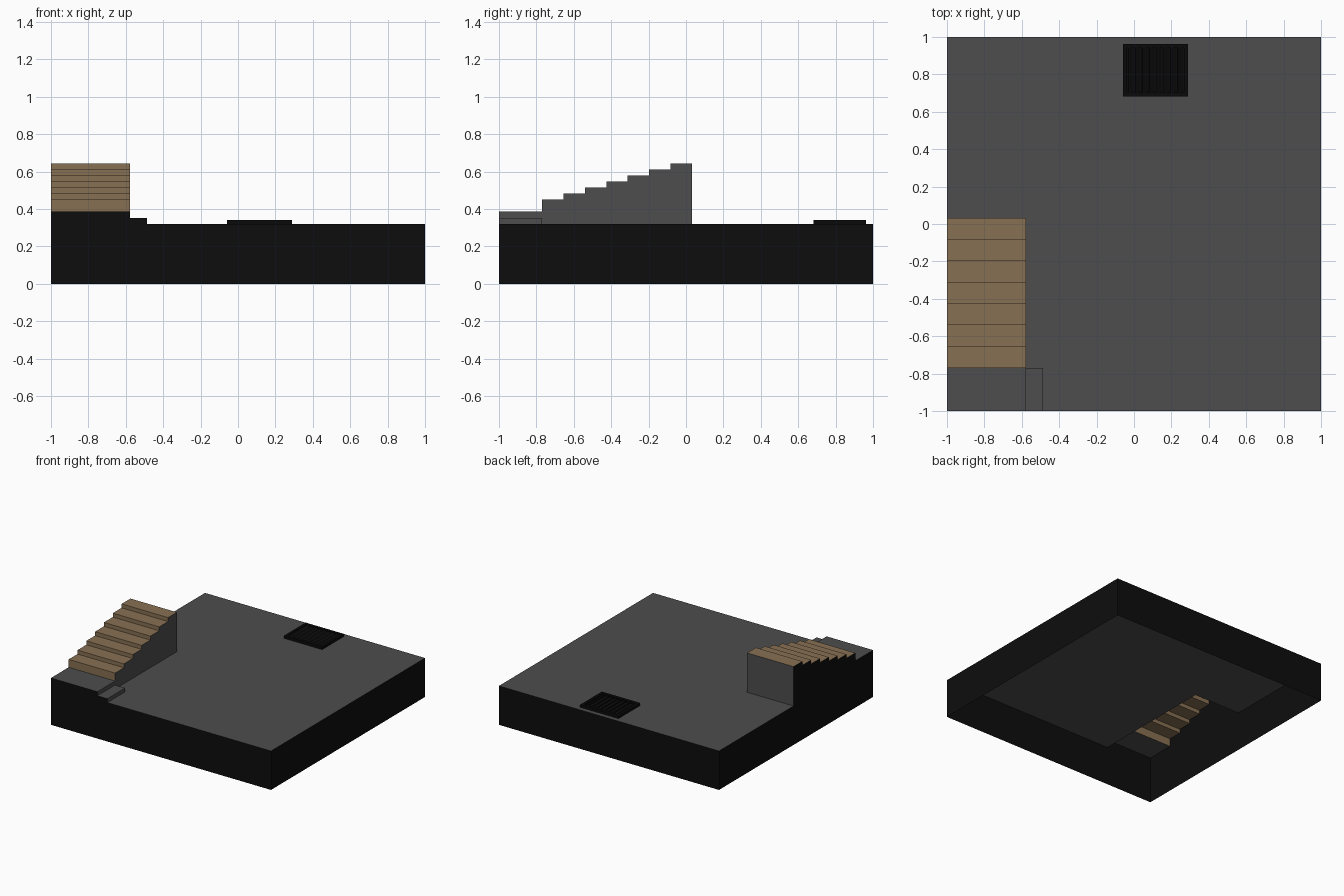
import bpy
import bmesh
from mathutils import Vector, Matrix

if "Cube" in bpy.data.objects:
    bpy.data.objects.remove(bpy.data.objects["Cube"])


def material(name, rgb):
    m = bpy.data.materials.new(name)
    m.diffuse_color = (*rgb, 1)
    m.use_nodes = True
    m.node_tree.nodes["Principled BSDF"].inputs["Base Color"].default_value = m.diffuse_color
    return m


GREY = material("floor grey", (0.074, 0.074, 0.074))
BLACK = material("wall black", (0.004, 0.004, 0.004))
WOOD = material("stair wood", (0.242, 0.162, 0.086))
VENT = material("vent black", (0.003, 0.003, 0.003))


def shell(name, mats, faces):
    """Open sheet object; each face is (points, outward direction, material index)."""
    bm = bmesh.new()
    for pts, out, mi in faces:
        f = bm.faces.new([bm.verts.new(p) for p in pts])
        f.normal_update()
        if f.normal.dot(Vector(out)) < 0:
            f.normal_flip()
        f.material_index = mi
    return finish(name, bm, mats)


def finish(name, bm, mats):
    me = bpy.data.meshes.new(name)
    bm.to_mesh(me)
    bm.free()
    for m in mats:
        me.materials.append(m)
    ob = bpy.data.objects.new(name, me)
    bpy.context.collection.objects.link(ob)
    return ob


def add_box(bm, center, size, tilt=0):
    mat = (Matrix.Translation(center) @ Matrix.Rotation(tilt, 4, 'Y')
           @ Matrix.Diagonal((*size, 1)))
    bmesh.ops.create_cube(bm, size=1, matrix=mat)


# Main dimensions
TOP, LAND, CURB = 0.32, 0.385, 0.352
SX, CX = -0.578, -0.487            # stair side, small step side
Y0, Y1, N = -0.77, 0.032, 7        # stair run
RUN = (Y1 - Y0) / N
Z0, RISE = 0.45, 0.0322            # first tread height, later risers

# Stair profile in (y, z): riser, tread, riser, tread ...
profile = [(Y0, LAND)]
for i in range(N):
    z = Z0 + i * RISE
    profile += [(Y0 + i * RUN, z), (Y0 + (i + 1) * RUN, z)]

# Outer walls, open underneath; front and left rise along the stairs
front = [(-1, 0), (1, 0), (1, TOP), (CX, TOP), (CX, CURB), (SX, CURB), (SX, LAND), (-1, LAND)]
left = [(1, 0), (-1, 0), (-1, LAND)] + profile + [(Y1, TOP), (1, TOP)]
shell("outer_walls", [BLACK], [
    ([(x, -1, z) for x, z in front], (0, -1, 0), 0),
    ([(-1, y, z) for y, z in left], (-1, 0, 0), 0),
    ([(1, -1, 0), (1, 1, 0), (1, 1, TOP), (1, -1, TOP)], (1, 0, 0), 0),
    ([(-1, 1, 0), (1, 1, 0), (1, 1, TOP), (-1, 1, TOP)], (0, 1, 0), 0),
])

# L-shaped floor with the stairwell left open
floor = [(SX, -1), (1, -1), (1, 1), (-1, 1), (-1, Y1), (SX, Y1)]
shell("floor", [GREY], [([(x, y, TOP) for x, y in floor], (0, 0, 1), 0)])

# Landing and small side step
shell("landing", [GREY], [
    ([(-1, -1, LAND), (SX, -1, LAND), (SX, Y0, LAND), (-1, Y0, LAND)], (0, 0, 1), 0),
])
shell("side_step", [GREY], [
    ([(SX, -1, CURB), (CX, -1, CURB), (CX, Y0, CURB), (SX, Y0, CURB)], (0, 0, 1), 0),
    ([(CX, -1, TOP), (CX, Y0, TOP), (CX, Y0, CURB), (CX, -1, CURB)], (1, 0, 0), 0),
    ([(SX, Y0, TOP), (CX, Y0, TOP), (CX, Y0, CURB), (SX, Y0, CURB)], (0, 1, 0), 0),
])

# Wooden treads and risers
shell("stair_treads", [WOOD], [
    ([(-1, *a), (SX, *a), (SX, *b), (-1, *b)], (0, -1, 1), 0)
    for a, b in zip(profile, profile[1:])
])

# Grey side and back of the staircase
side = [(-1, TOP), (-1, LAND)] + profile + [(Y1, TOP)]
zt = profile[-1][1]
shell("stair_sides", [GREY], [
    ([(SX, y, z) for y, z in side], (1, 0, 0), 0),
    ([(-1, Y1, TOP), (SX, Y1, TOP), (SX, Y1, zt), (-1, Y1, zt)], (0, 1, 0), 0),
])

# Floor vent: frame, backing plate and tilted slats
bm = bmesh.new()
vx, vy, w, d, h, b = 0.114, 0.822, 0.348, 0.282, 0.022, 0.022
zc = TOP + h / 2
for s in (-1, 1):
    add_box(bm, (vx + s * (w - b) / 2, vy, zc), (b, d, h))
    add_box(bm, (vx, vy + s * (d - b) / 2, zc), (w - 2 * b, b, h))
add_box(bm, (vx, vy, TOP + 0.004), (w - 2 * b, d - 2 * b, 0.006))
slats = 8
for i in range(slats):
    x = vx + (w - 2 * b) * ((i + 0.5) / slats - 0.5)
    add_box(bm, (x, vy, TOP + 0.013), (0.028, d - 2 * b, 0.005), 0.35)
finish("floor_vent", bm, [VENT])
